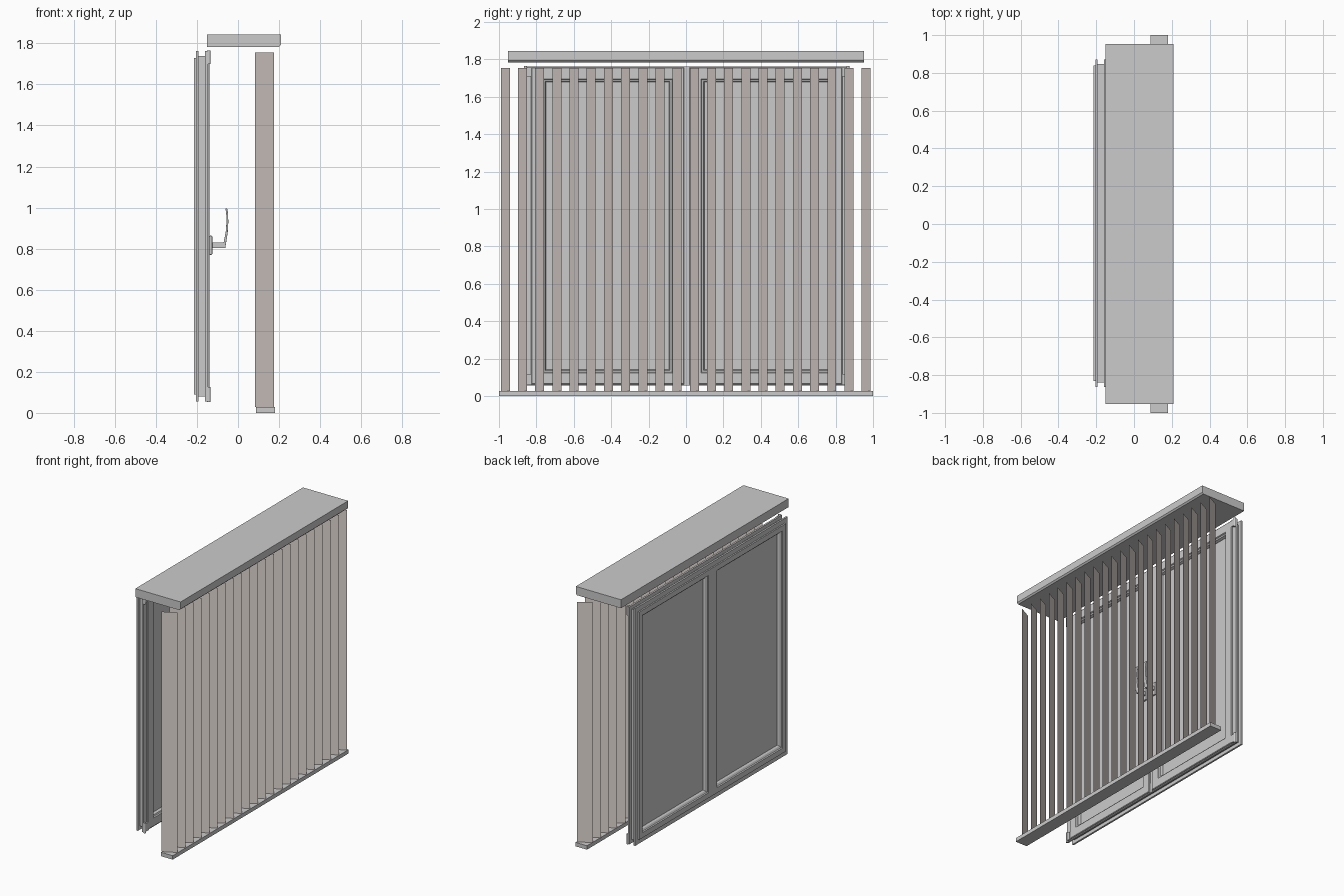
import bpy, bmesh, math
from mathutils import Vector

if "Cube" in bpy.data.objects:
    bpy.data.objects.remove(bpy.data.objects["Cube"])


def finish(name, bm, mat=None, bevel=0.0):
    bmesh.ops.recalc_face_normals(bm, faces=bm.faces)
    me = bpy.data.meshes.new(name)
    bm.to_mesh(me)
    bm.free()
    ob = bpy.data.objects.new(name, me)
    bpy.context.collection.objects.link(ob)
    if mat:
        me.materials.append(mat)
    if bevel:
        mod = ob.modifiers.new("bevel", 'BEVEL')
        mod.width = bevel
        mod.segments = 2
    return ob


def extrude_y(name, outline, y0, y1, bevel=0.0):
    """Extrude an (x, z) outline along y."""
    bm = bmesh.new()
    a = [bm.verts.new((x, y0, z)) for x, z in outline]
    b = [bm.verts.new((x, y1, z)) for x, z in outline]
    n = len(outline)
    for i in range(n):
        j = (i + 1) % n
        bm.faces.new((a[i], a[j], b[j], b[i]))
    bm.faces.new(a)
    bm.faces.new(b[::-1])
    return finish(name, bm, bevel=bevel)


def box(name, x0, x1, y0, y1, z0, z1, bevel=0.0):
    return extrude_y(name, [(x0, z0), (x1, z0), (x1, z1), (x0, z1)], y0, y1, bevel)


def mitred_frame(name, y0, y1, z0, z1, profile):
    """Sweep an (x, inset) profile round a rectangle with mitred corners."""
    bm = bmesh.new()
    rings = []
    for y, z, sy, sz in ((y0, z0, 1, 1), (y1, z0, -1, 1), (y1, z1, -1, -1), (y0, z1, 1, -1)):
        rings.append([bm.verts.new((x, y + sy * d, z + sz * d)) for x, d in profile])
    n = len(profile)
    for k in range(4):
        a, b = rings[k], rings[(k + 1) % 4]
        for i in range(n):
            j = (i + 1) % n
            bm.faces.new((a[i], a[j], b[j], b[i]))
    return finish(name, bm)


def cylinder(name, x, y, z0, z1, r):
    bm = bmesh.new()
    bmesh.ops.create_cone(bm, cap_ends=True, segments=16, radius1=r, radius2=r, depth=z1 - z0)
    bmesh.ops.translate(bm, verts=bm.verts, vec=Vector((x, y, (z0 + z1) / 2)))
    ob = finish(name, bm)
    bpy.context.view_layer.objects.active = ob
    ob.select_set(True)
    bpy.ops.object.shade_smooth_by_angle(angle=math.radians(40))
    ob.select_set(False)
    return ob


# pelmet with a chamfered lower room-side edge
extrude_y("pelmet", [(-0.15, 1.783), (0.2, 1.783), (0.21, 1.793), (0.21, 1.844), (-0.15, 1.844)],
          -0.953, 0.953)

# bottom rail
box("bottom_rail", 0.088, 0.18, -1.0, 1.0, 0.0, 0.028)

# vertical blind slats, thin sheets turned at an angle
fabric = bpy.data.materials.new("slat_fabric")
fabric.diffuse_color = (0.75, 0.68, 0.65, 1)
fabric.use_nodes = True
fabric.node_tree.nodes["Principled BSDF"].inputs["Base Color"].default_value = fabric.diffuse_color
bm = bmesh.new()
for i in range(22):
    y = -0.966 + i * 1.929 / 21
    pts = [(0.083, y - 0.024, 0.028), (0.176, y + 0.024, 0.028),
           (0.176, y + 0.024, 1.755), (0.083, y - 0.024, 1.755)]
    bm.faces.new([bm.verts.new(p) for p in pts])
finish("blind_slats", bm, fabric)

# window frame with a groove round its outer edge
C = 0.004
mitred_frame("window_frame", C - 0.868, C + 0.868, 0.056, 1.763, [
    (-0.205, 0), (-0.192, 0), (-0.192, 0.025), (-0.16, 0.025), (-0.16, 0), (-0.147, 0),
    (-0.147, 0.07), (-0.19, 0.082), (-0.215, 0.072), (-0.215, 0.034), (-0.205, 0.034)])
box("centre_mullion", -0.215, -0.15, C - 0.048, C + 0.048, 0.125, 1.695)

for side, s in (("left", -1), ("right", 1)):
    # sash, outer glazing bead and pane
    ys = sorted((C + s * 0.014, C + s * 0.832))
    mitred_frame(side + "_sash", ys[0], ys[1], 0.062, 1.758, [
        (-0.15, 0), (-0.142, 0), (-0.138, 0.004), (-0.138, 0.062), (-0.146, 0.066),
        (-0.15, 0.075), (-0.165, 0.08), (-0.18, 0.08), (-0.18, 0.03), (-0.15, 0.03)])
    yb = sorted((C + s * 0.046, C + s * 0.798))
    mitred_frame(side + "_glazing_bead", yb[0], yb[1], 0.125, 1.695, [
        (-0.18, 0), (-0.207, 0), (-0.207, 0.006), (-0.2, 0.018), (-0.188, 0.024), (-0.18, 0.024)])
    yg = sorted((C + s * 0.06, C + s * 0.785))
    box(side + "_pane", -0.186, -0.17, yg[0], yg[1], 0.12, 1.7)

    # hinges
    for label, z0, z1 in (("lower", 0.052, 0.125), ("upper", 1.7, 1.765)):
        cylinder(f"{side}_{label}_hinge", -0.142, C + s * 0.862, z0, z1, 0.008)
        box(f"{side}_{label}_hinge_leaf", -0.147, -0.136, C + s * 0.845 - 0.015,
            C + s * 0.845 + 0.015, z0 + 0.008, z1 - 0.008)

    # handle: rose and curved lever
    yh = C + s * 0.045
    box(side + "_handle_rose", -0.14, -0.125, yh - 0.016, yh + 0.016, 0.77, 0.863, 0.004)
    extrude_y(side + "_handle_lever", [
        (-0.128, 0.802), (-0.062, 0.802), (-0.057, 0.835), (-0.05, 0.88), (-0.047, 0.93),
        (-0.049, 0.975), (-0.053, 0.997), (-0.061, 0.995), (-0.057, 0.965), (-0.056, 0.93),
        (-0.06, 0.88), (-0.07, 0.83), (-0.128, 0.83)], yh - 0.012, yh + 0.012, 0.002)
